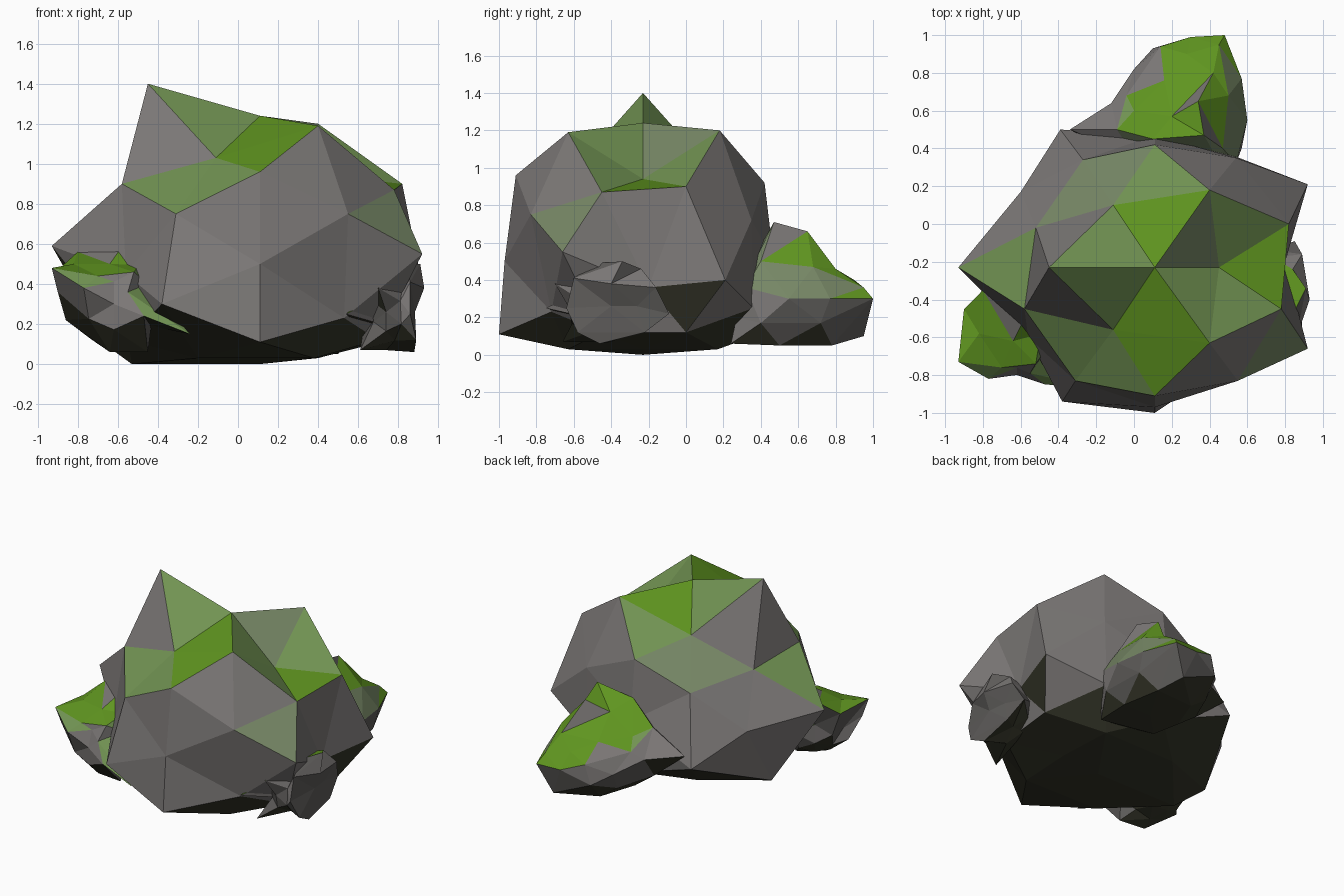
import bpy, bmesh, math, random
from mathutils import Vector, Matrix

if "Cube" in bpy.data.objects:
    bpy.data.objects.remove(bpy.data.objects["Cube"])


def material(name, rgb):
    m = bpy.data.materials.new(name)
    m.diffuse_color = (*rgb, 1)
    m.use_nodes = True
    m.node_tree.nodes["Principled BSDF"].inputs["Base Color"].default_value = m.diffuse_color
    return m


MATS = [material("grey_stone", (0.20, 0.188, 0.183)),
        material("bright_moss", (0.115, 0.30, 0.014)),
        material("pale_moss", (0.165, 0.29, 0.085)),
        material("grey_lichen", (0.18, 0.24, 0.13)),
        material("damp_stone", (0.11, 0.105, 0.10)),
        material("dark_earth", (0.034, 0.035, 0.021))]
GREY, BRIGHT, PALE, LICHEN, DAMP, EARTH = range(6)


def ico():
    """Faceted ball turned so that an edge midpoint faces straight up."""
    bm = bmesh.new()
    bmesh.ops.create_icosphere(bm, subdivisions=2, radius=1,
                               matrix=Matrix.Rotation(-math.atan(0.618034), 4, 'Y'))
    return bm


def finish(bm, name):
    me = bpy.data.meshes.new(name)
    bm.to_mesh(me)
    bm.free()
    for m in MATS:
        me.materials.append(m)
    ob = bpy.data.objects.new(name, me)
    bpy.context.collection.objects.link(ob)
    return ob


def ring_rock(name, rings, colour):
    """Faceted ball whose corners are placed ring by ring, crown to base."""
    bm = ico()
    order = sorted(bm.verts, key=lambda v: (
        -round(v.co.z, 2), round(math.degrees(math.atan2(v.co.y, v.co.x))) % 360))
    number = {v: i for i, v in enumerate(order)}
    for v, p in zip(order, [p for ring in rings for p in ring]):
        v.co = p
    bm.normal_update()
    for f in bm.faces:
        f.material_index = colour({number[v] for v in f.verts},
                                  f.calc_center_median(), f.normal.z)
    finish(bm, name)


BOULDER = [
    [(.11, -.23, 1.24)],
    [(.45, -.23, .94), (-.45, -.23, 1.40)],
    [(.40, .18, 1.20), (-.11, .10, 1.03), (-.11, -.56, 1.03), (.40, -.63, 1.19)],
    [(.11, .42, .92), (.11, -.91, .96)],
    [(.82, 0, .90), (-.52, -.02, .85), (-.58, -.45, .90), (.78, -.45, .87)],
    [(.54, .35, .72), (-.27, .34, .75), (-.31, -.83, .75), (.55, -.83, .75)],
    [(.80, -.20, .36), (.92, .21, .40), (.11, .47, .50), (-.60, .17, .50),
     (-.93, -.23, .59), (-.56, -.60, .45), (.11, -.97, .50), (.92, -.66, .55)],
    [(.53, .36, .25), (-.39, .50, .30), (-.38, -.94, .30), (.53, -.72, .23)],
    [(.75, 0, .12), (-.64, -.05, .08), (-.55, -.42, .12), (.70, -.45, .12)],
    [(.11, .42, .12), (.11, -1.0, .11)],
    [(.38, .17, .03), (-.20, .15, .04), (-.20, -.62, .03), (.38, -.63, .03)],
    [(.40, -.23, .03), (-.53, -.23, 0)],
    [(.11, -.23, 0)],
]
# Mossy facets of the boulder, by corner number
FACETS = {
    BRIGHT: [{0, 3, 4}, {0, 5, 6}, {5, 6, 8}, {1, 9, 12}],
    PALE: [{0, 2, 4}, {0, 2, 5}, {0, 1, 6}, {1, 6, 12}, {1, 3, 9}, {3, 4, 7},
           {5, 8, 15}, {5, 11, 15}, {10, 11, 21}],
    LICHEN: [{0, 1, 3}, {4, 7, 14}, {4, 10, 14}, {12, 16, 24}],
}


def boulder_colour(corners, p, up):
    for mat, sets in FACETS.items():
        if corners in sets:
            return mat
    side = p.x > .6 and p.y > .05          # clean stone above the right foot
    return EARTH if up < -.3 and p.z < .3 and not side else GREY


BACK = [
    [(.20, .57, .58)],
    [(.34, .65, .66), (.0, .60, .47)],
    [(.42, .80, .46), (.16, .76, .45), (.10, .45, .66), (.37, .47, .71)],
    [(.28, .90, .40), (.22, .38, .55)],
    [(.50, .68, .47), (-.04, .68, .40), (-.09, .50, .52), (.47, .40, .50)],
    [(.45, .95, .36), (.14, .94, .36), (.0, .36, .45), (.45, .33, .42)],
    [(.60, .55, .30), (.57, .77, .30), (.30, .99, .30), (.0, .82, .28),
     (-.12, .64, .35), (-.34, .50, .38), (.20, .28, .30), (.54, .32, .36)],
    [(.48, 1.0, .30), (.10, .93, .22), (-.05, .35, .20), (.50, .27, .20)],
    [(.56, .72, .17), (.02, .74, .15), (-.10, .50, .18), (.57, .40, .17)],
    [(.38, .95, .10), (.25, .25, .08)],
    [(.45, .78, .05), (.15, .75, .06), (.10, .32, .06), (.48, .24, .06)],
    [(.50, .50, .05), (.05, .50, .07)],
    [(.28, .50, .05)],
]


def back_colour(corners, p, up):
    if up < -.55:
        return EARTH
    if up < -.12:
        return DAMP
    if up < .4 or (p.x < .11 and p.y > .72):
        return GREY
    if p.x < 0:
        return PALE if up > .75 else GREY
    return BRIGHT if up > .6 else LICHEN


def small_rock(name, centre, radii, pulls, seed, colour, floor=.05):
    """Jittered ball with single corners pulled out to given points."""
    rng = random.Random(seed)
    bm = ico()
    c, r = Vector(centre), Vector(radii)
    free = list(bm.verts)
    target = {}
    for p in pulls:
        d = Vector([(a - b) / k for a, b, k in zip(p, c, r)]).normalized()
        v = max(free, key=lambda w: w.co.dot(d))
        free.remove(v)
        target[v] = Vector(p)
    for v in free:
        target[v] = c + v.co * r * rng.uniform(.84, 1.02)
    for v, p in target.items():
        v.co = (p.x, p.y, max(p.z, floor))
    # Wet undersides, moss on top
    bm.normal_update()
    for f in bm.faces:
        up = f.normal.z
        if up < -.5:
            f.material_index = EARTH
        elif up < -.12:
            f.material_index = DAMP
        else:
            f.material_index = colour(f.calc_center_median(), up, rng.random())
    finish(bm, name)


def left_colour(p, up, chance):
    if up < .5 or p.z > .55:
        return DAMP if p.z < .2 else GREY
    if p.z < .22:
        return DAMP
    return BRIGHT if up > .72 and p.z > .42 else PALE


def right_colour(p, up, chance):
    if up > .72 and p.z > .3:
        return BRIGHT
    return DAMP if p.z < .2 or chance < .3 else GREY


ring_rock("main_boulder", BOULDER, boulder_colour)

# Back rock: low wedge with a jagged crest against the boulder
ring_rock("back_rock", BACK, back_colour)

# Left rock: ledges stepping out at the front left
small_rock("left_rock", (-.62, -.58, .30), (.25, .24, .24), [
    (-.93, -.73, .48), (-.90, -.45, .47), (-.80, -.35, .56), (-.57, -.48, .60),
    (-.52, -.74, .46), (-.77, -.82, .38), (-.47, -.85, .24), (-.86, -.60, .22),
    (-.64, -.66, .06), (-.24, -.86, .15), (-.82, -.58, .50), (-.55, -.79, .36),
    (-.90, -.70, .36), (-.64, -.62, .50), (-.45, -.68, .06), (-.70, -.76, .44)],
    seed=8, colour=left_colour)

# Right rock: small crumbled piece at the right foot
small_rock("right_rock", (.74, -.40, .26), (.15, .26, .19), [
    (.93, -.40, .38), (.91, -.34, .50), (.89, -.16, .36), (.88, -.22, .12),
    (.88, -.46, .06), (.86, -.64, .25), (.70, -.70, .38), (.54, -.75, .25),
    (.61, -.66, .07), (.84, -.48, .49), (.85, -.09, .22), (.89, -.58, .12),
    (.86, -.60, .41), (.84, -.24, .46)], seed=5, colour=right_colour)
